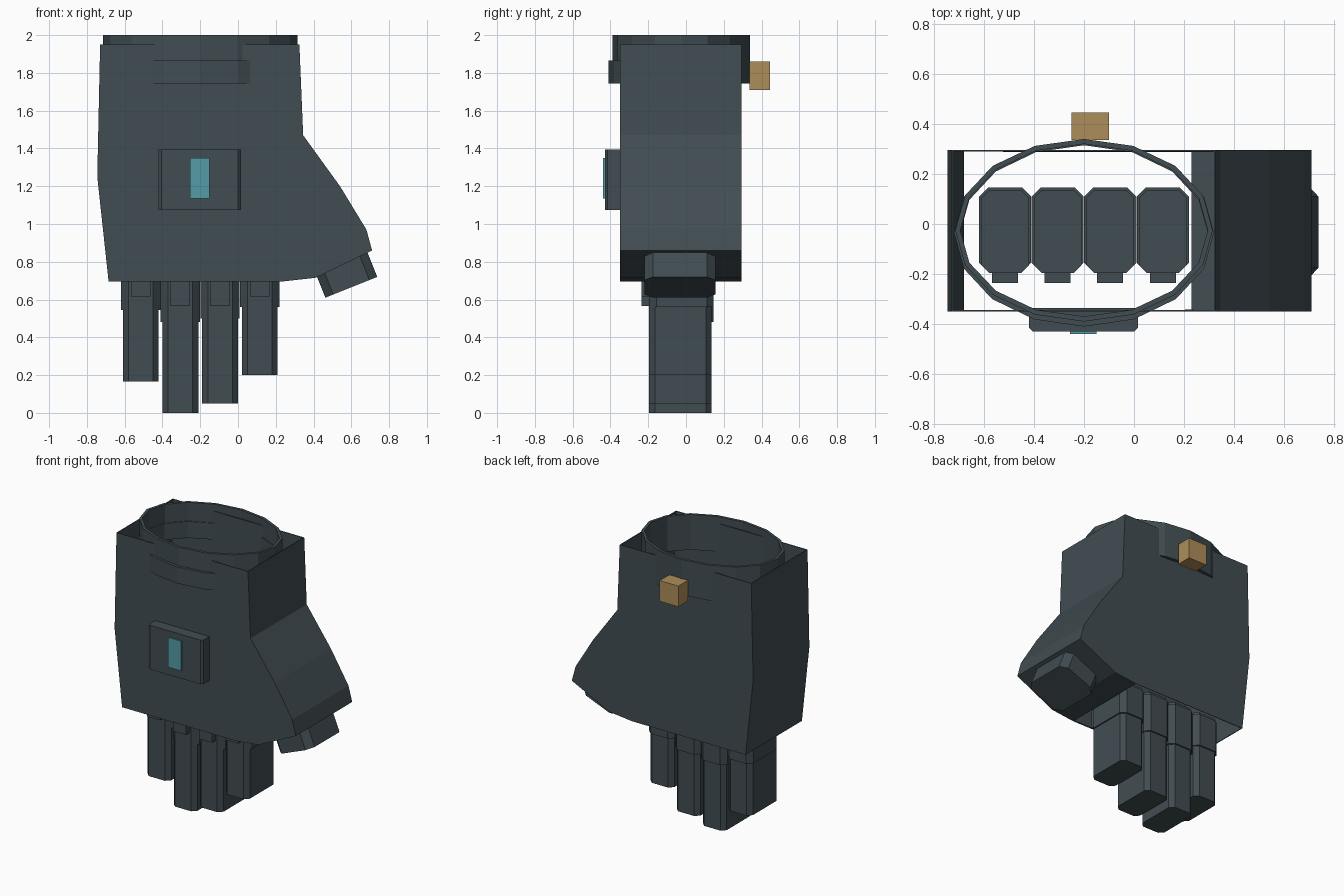
import bpy, bmesh, math
from mathutils import Matrix, Vector

cube = bpy.data.objects.get("Cube")
if cube:
    bpy.data.objects.remove(cube, do_unlink=True)


def material(name, color):
    m = bpy.data.materials.new(name)
    m.use_nodes = True
    m.diffuse_color = (*color, 1)
    m.node_tree.nodes["Principled BSDF"].inputs["Base Color"].default_value = (*color, 1)
    return m


SLATE = material("dark slate", (0.053, 0.073, 0.083))
TEAL = material("teal", (0.09, 0.33, 0.38))
GOLD = material("brass", (0.42, 0.27, 0.10))


def finish(bm, name, mat):
    mesh = bpy.data.meshes.new(name)
    bm.to_mesh(mesh)
    bm.free()
    mesh.materials.append(mat)
    ob = bpy.data.objects.new(name, mesh)
    bpy.context.collection.objects.link(ob)
    return ob


def extrude(bm, points, vec):
    """Closed solid from a planar outline swept along vec."""
    face = bm.faces.new([bm.verts.new(p) for p in points])
    res = bmesh.ops.extrude_face_region(bm, geom=[face], use_keep_orig=True)
    moved = [g for g in res["geom"] if isinstance(g, bmesh.types.BMVert)]
    bmesh.ops.translate(bm, verts=moved, vec=vec)
    bmesh.ops.recalc_face_normals(bm, faces=bm.faces)


def block(name, lo, hi, mat=SLATE, front=0.0, back=0.0, matrix=None):
    """Box whose vertical edges are chamfered at the front and the back."""
    (x0, y0, z0), (x1, y1, z1) = lo, hi
    f, b = front, back
    pts = [(x0, y0 + f), (x0 + f, y0), (x1 - f, y0), (x1, y0 + f),
           (x1, y1 - b), (x1 - b, y1), (x0 + b, y1), (x0, y1 - b)]
    pts = list(dict.fromkeys(pts))
    bm = bmesh.new()
    extrude(bm, [(x, y, z0) for x, y in pts], Vector((0, 0, z1 - z0)))
    if matrix:
        bm.transform(matrix)
    return finish(bm, name, mat)


def ring(name, center, radii, z0, z1, wall):
    """Open sixteen-sided oval band with a thin wall."""
    bm = bmesh.new()
    bmesh.ops.create_cone(bm, segments=16, radius1=1, radius2=1, depth=1, cap_ends=False)
    bm.transform(Matrix.Translation((*center, (z0 + z1) / 2))
                 @ Matrix.Diagonal((*radii, z1 - z0, 1)))
    bmesh.ops.recalc_face_normals(bm, faces=bm.faces)
    ob = finish(bm, name, SLATE)
    thicken(ob, wall)


def thicken(ob, wall):
    mod = ob.modifiers.new("wall", "SOLIDIFY")
    mod.thickness = wall
    mod.offset = -1


# Palm shell: swept silhouette, open at the wrist and above the fingers
outline = [(-0.73, 1.95), (-0.745, 1.25), (-0.685, 0.695), (0.23, 0.695),
           (0.41, 0.715), (0.71, 0.86), (0.68, 0.97), (0.54, 1.2),
           (0.345, 1.47), (0.325, 1.95)]
bm = bmesh.new()
extrude(bm, [(x, -0.35, z) for x, z in outline], Vector((0, 0.645, 0)))
openings = [f for f in bm.faces if len(f.verts) == 4 and abs(f.normal.z) > 0.999]
bmesh.ops.delete(bm, geom=openings, context="FACES_ONLY")
thicken(finish(bm, "palm_shell", SLATE), 0.008)

# Wrist cuff, strap and clasp
ring("wrist_cuff", (-0.2, -0.025), (0.515, 0.365), 1.745, 2.0, 0.02)
ring("wrist_strap", (-0.2, -0.035), (0.52, 0.375), 1.745, 1.865, 0.025)
block("strap_clasp", (-0.25, 0.335, 1.71), (-0.1, 0.445, 1.86), GOLD)

# Hand-back panel with its display
block("back_panel", (-0.42, -0.43, 1.075), (0.015, -0.335, 1.395), front=0.015)
block("display", (-0.255, -0.439, 1.135), (-0.15, -0.43, 1.35), TEAL)

# Fingers: long segment, wider knuckle sleeve and small knuckle guard
fingers = [("outer", -0.515, 0.165, 0.545, 0.615),
           ("ring", -0.305, 0.0, 0.48, 0.565),
           ("middle", -0.095, 0.05, 0.5, 0.565),
           ("index", 0.115, 0.2, 0.56, 0.615)]
for name, x, tip, sleeve, guard in fingers:
    block(name + "_finger", (x - 0.095, -0.195, tip), (x + 0.095, 0.135, 0.8),
          front=0.03, back=0.03)
    block(name + "_knuckle", (x - 0.104, -0.19, sleeve), (x + 0.104, 0.145, 0.78),
          front=0.035, back=0.035)
    block(name + "_guard", (x - 0.052, -0.235, guard), (x + 0.052, -0.18, 0.75))

# Thumb, leaning outwards from the lower corner of the palm
lean = Matrix.Translation((0.6, 0, 0.665)) @ Matrix.Rotation(math.radians(-21.8), 4, "Y")
block("thumb", (-0.148, -0.22, 0), (0.148, 0.155, 0.25), front=0.045, back=0.045, matrix=lean)
